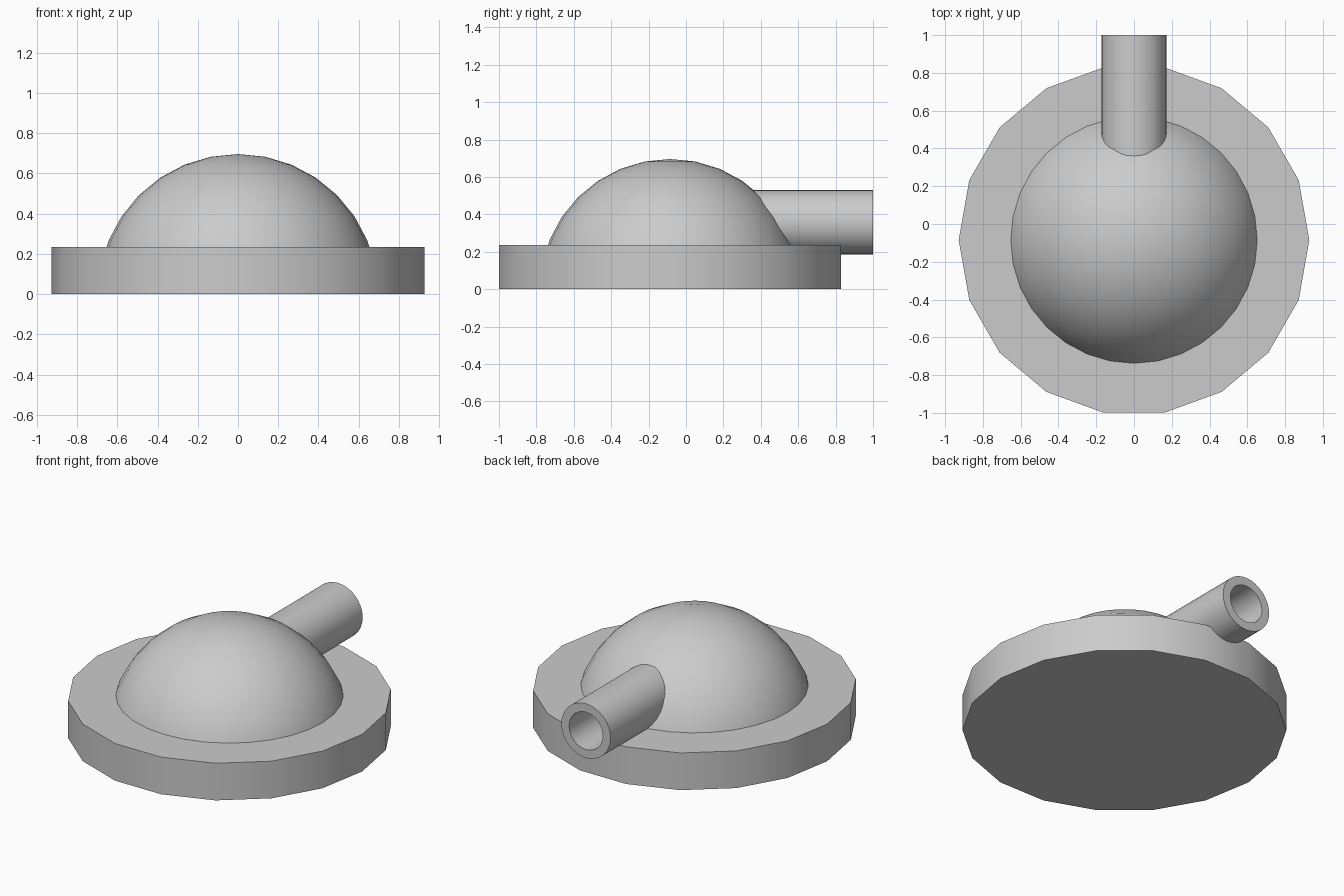
import bpy, bmesh, math

if "Cube" in bpy.data.objects:
    bpy.data.objects.remove(bpy.data.objects["Cube"])

CY = -0.085  # shared axis of base and dome


def make_object(name, bm, angle=30):
    bmesh.ops.recalc_face_normals(bm, faces=bm.faces[:])
    mesh = bpy.data.meshes.new(name)
    bm.to_mesh(mesh)
    bm.free()
    obj = bpy.data.objects.new(name, mesh)
    bpy.context.collection.objects.link(obj)
    bpy.ops.object.select_all(action='DESELECT')
    obj.select_set(True)
    bpy.context.view_layer.objects.active = obj
    bpy.ops.object.shade_smooth_by_angle(angle=math.radians(angle))
    return obj


def ring(bm, radius, sides, place):
    return [bm.verts.new(place(radius * math.cos(a), radius * math.sin(a)))
            for a in (2 * math.pi * i / sides for i in range(sides))]


def bridge(bm, a, b):
    n = len(a)
    for i in range(n):
        j = (i + 1) % n
        bm.faces.new((a[i], a[j], b[j], b[i]))


# Base: 18-sided disc
bm = bmesh.new()
low = ring(bm, 0.928, 18, lambda u, v: (u, v + CY, 0))
high = ring(bm, 0.928, 18, lambda u, v: (u, v + CY, 0.235))
bridge(bm, low, high)
bm.faces.new(low)
bm.faces.new(high)
make_object("base", bm)

# Dome: upper part of a sphere, its foot sunk into the base
bm = bmesh.new()
bmesh.ops.create_uvsphere(bm, u_segments=32, v_segments=16, radius=0.696)
bmesh.ops.bisect_plane(bm, geom=bm.verts[:] + bm.edges[:] + bm.faces[:],
                       plane_co=(0, 0, 0.12), plane_no=(0, 0, -1),
                       clear_outer=True)
bmesh.ops.holes_fill(bm, edges=[e for e in bm.edges if e.is_boundary])
bmesh.ops.translate(bm, verts=bm.verts[:], vec=(0, CY, 0))
make_object("dome", bm)

# Pipe: hollow tube running from inside the dome out past the back rim
bm = bmesh.new()
rings = [ring(bm, r, 32, lambda u, v, y=y: (u, y, 0.358 + v))
         for r, y in ((0.172, 0.3), (0.172, 1.0), (0.118, 1.0), (0.118, 0.3))]
for i in range(4):
    bridge(bm, rings[i], rings[(i + 1) % 4])
make_object("pipe", bm)
